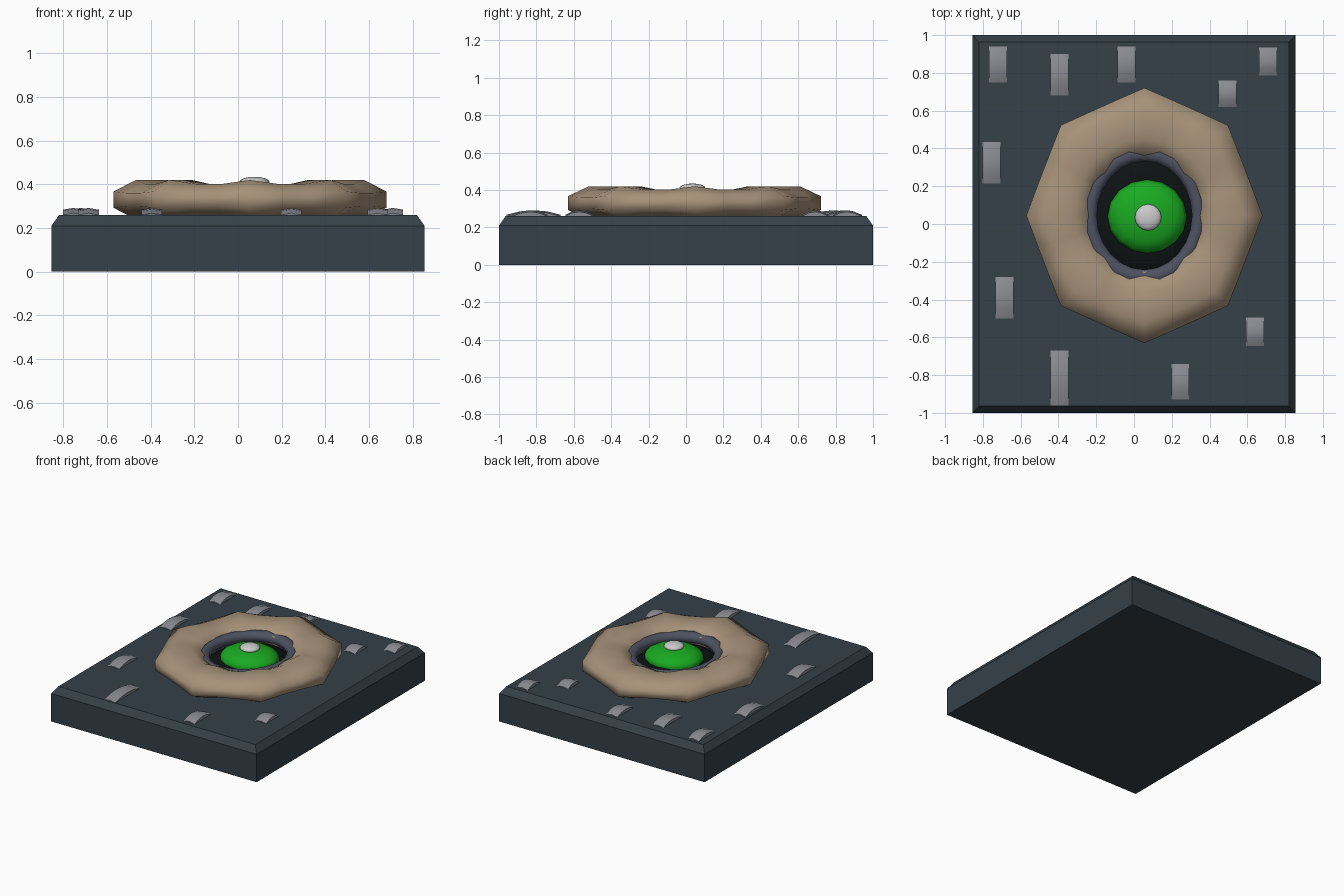
import bpy, bmesh
from math import sin, cos, pi

if "Cube" in bpy.data.objects:
    bpy.data.objects.remove(bpy.data.objects["Cube"])


def material(name, rgb):
    m = bpy.data.materials.new(name)
    m.diffuse_color = (*rgb, 1)
    m.use_nodes = True
    m.node_tree.nodes["Principled BSDF"].inputs["Base Color"].default_value = m.diffuse_color
    return m


STONE = material("dark_stone", (0.035, 0.052, 0.065))
TAN = material("tan", (0.39, 0.29, 0.195))
RIM = material("rim_grey", (0.075, 0.085, 0.12))
BLACK = material("black", (0.004, 0.006, 0.006))
GREEN = material("green", (0.01, 0.40, 0.015))
WHITE = material("white", (0.85, 0.85, 0.85))
CHIP = material("chip_grey", (0.25, 0.26, 0.29))


def finish(name, bm, mat, smooth=True):
    bmesh.ops.recalc_face_normals(bm, faces=bm.faces)
    me = bpy.data.meshes.new(name)
    bm.to_mesh(me)
    bm.free()
    me.materials.append(mat)
    for p in me.polygons:
        p.use_smooth = smooth
    ob = bpy.data.objects.new(name, me)
    bpy.context.collection.objects.link(ob)
    return ob


def ring(name, mat, center, major, tube, stretch, segs, sides, lobe=0.0, lobe_z=0.0):
    """Torus with elliptical tube; lobe values modulate it into eight petals."""
    bm = bmesh.new()
    rows = []
    for i in range(segs):
        a = 2 * pi * i / segs
        wave = (cos(8 * a) - 1) / 1.5
        row = []
        for j in range(sides):
            t = 2 * pi * (j + 0.5) / sides
            r = major + tube[0] * cos(t) * (1 + lobe * wave) + 0.1 * lobe * wave
            z = tube[1] * sin(t) * (1 + lobe_z * wave)
            row.append(bm.verts.new((center[0] + r * cos(a) * stretch[0],
                                     center[1] + r * sin(a) * stretch[1],
                                     center[2] + z)))
        rows.append(row)
    for i in range(segs):
        p, q = rows[i], rows[(i + 1) % segs]
        for j in range(sides):
            k = (j + 1) % sides
            bm.faces.new((p[j], q[j], q[k], p[k]))
    return finish(name, bm, mat)


def ball(name, mat, center, size, segs=16, rings=8):
    bm = bmesh.new()
    bmesh.ops.create_uvsphere(bm, u_segments=segs, v_segments=rings, radius=1)
    bmesh.ops.scale(bm, vec=size, verts=bm.verts)
    bmesh.ops.translate(bm, vec=center, verts=bm.verts)
    return finish(name, bm, mat)


# Slab with chamfered top edge
bm = bmesh.new()
bmesh.ops.create_cube(bm, size=1)
bmesh.ops.scale(bm, vec=(1.71, 2, 0.21), verts=bm.verts)
bmesh.ops.translate(bm, vec=(0, 0, 0.105), verts=bm.verts)
top = [f for f in bm.faces if f.calc_center_median().z > 0.2]
bmesh.ops.inset_region(bm, faces=top, thickness=0.05, depth=0)
for v in top[0].verts:
    v.co.z = 0.26
finish("slab", bm, STONE, smooth=False)

# Petal ring around the eye
CX, CY = 0.055, 0.045
ring("petal_ring", TAN, (CX, CY, 0.33), 0.45, (0.19, 0.0975), (1, 1.08),
     24, 8, lobe=0.15, lobe_z=0.2)

# Eye: rim, socket, iris, highlight
ring("eye_rim", RIM, (CX, CY, 0.34), 0.29, (0.041, 0.041), (1, 1.14), 24, 8)
ball("eye_socket", BLACK, (CX, CY, 0.29), (0.28, 0.315, 0.045), 24, 8)
ball("iris", GREEN, (0.07, 0.04, 0.33), (0.21, 0.195, 0.08))
ball("highlight", WHITE, (0.075, 0.035, 0.41), (0.07, 0.07, 0.025))

# Arched stone chips: x, y, length
chips = [(-0.72, 0.845, 0.19), (-0.395, 0.79, 0.22), (-0.04, 0.845, 0.19),
         (0.71, 0.86, 0.15), (0.495, 0.69, 0.14), (-0.755, 0.325, 0.22),
         (-0.685, -0.39, 0.22), (-0.395, -0.815, 0.29), (0.64, -0.57, 0.15),
         (0.245, -0.835, 0.19)]
for n, (x, y, length) in enumerate(chips):
    bm = bmesh.new()
    bmesh.ops.create_grid(bm, x_segments=2, y_segments=4, size=1)
    for v in bm.verts:
        u, w = v.co.x, v.co.y
        v.co = (x + 0.047 * u, y + length / 2 * w,
                0.292 - 0.008 * u * u - 0.024 * w * w)
    border = [e for e in bm.edges if e.is_boundary]
    ext = bmesh.ops.extrude_edge_only(bm, edges=border)["geom"]
    for v in ext:
        if isinstance(v, bmesh.types.BMVert):
            v.co.z = 0.235
    bmesh.ops.holes_fill(bm, edges=[e for e in bm.edges if e.is_boundary], sides=0)
    ob = finish(f"stone_chip_{n + 1}", bm, CHIP)
    bpy.ops.object.select_all(action='DESELECT')
    ob.select_set(True)
    bpy.context.view_layer.objects.active = ob
    bpy.ops.object.shade_smooth_by_angle()
